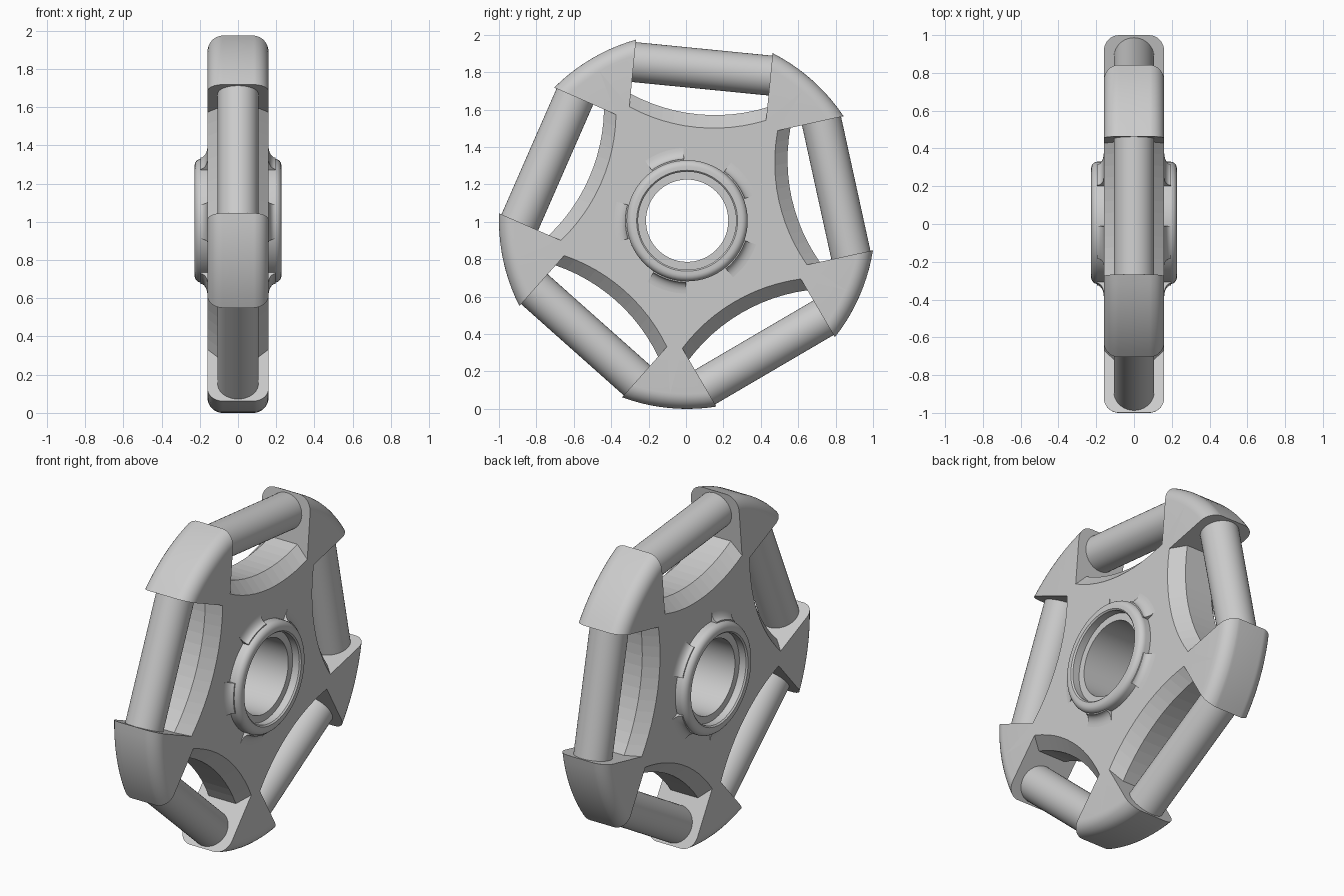
import bpy, bmesh, math
from math import sin, cos, radians, sqrt, pi

cube = bpy.data.objects.get("Cube")
if cube:
    bpy.data.objects.remove(cube)

CY, CZ = 0.006, 1.006        # wheel centre
R = 1.006                    # outer radius
HALF = 0.16                  # half thickness of the frame
GAP = 0.367                  # half width of each opening
FIRST_GAP = radians(84.35)
STEP = 2 * pi / 5

grey = bpy.data.materials.new("plain_grey")
grey.use_nodes = True
grey.diffuse_color = (0.6, 0.6, 0.6, 1)
grey.node_tree.nodes["Principled BSDF"].inputs["Base Color"].default_value = (0.6, 0.6, 0.6, 1)


def polar(r, a, x):
    return (x, CY + r * cos(a), CZ + r * sin(a))


def finish(name, bm, angle=35):
    bmesh.ops.recalc_face_normals(bm, faces=bm.faces)
    mesh = bpy.data.meshes.new(name)
    bm.to_mesh(mesh)
    bm.free()
    mesh.materials.append(grey)
    obj = bpy.data.objects.new(name, mesh)
    bpy.context.collection.objects.link(obj)
    bpy.ops.object.select_all(action="DESELECT")
    obj.select_set(True)
    bpy.context.view_layer.objects.active = obj
    bpy.ops.object.shade_smooth_by_angle(angle=radians(angle))
    return obj


def bridge(bm, a, b, closed=True):
    n = len(a)
    return [bm.faces.new((a[i], a[(i + 1) % n], b[(i + 1) % n], b[i]))
            for i in range(n if closed else n - 1)]


def lathe(name, profile, start, end, sides):
    """Spin a closed (x, r) profile about the wheel axis."""
    full = end - start > 6.28
    bm = bmesh.new()
    rows = [[bm.verts.new(polar(r, start + (end - start) * i / sides, x)) for x, r in profile]
            for i in range(sides if full else sides + 1)]
    for i in range(sides):
        bridge(bm, rows[i], rows[(i + 1) % len(rows)])
    if not full:
        bm.faces.new(rows[0])
        bm.faces.new(rows[-1])
    return finish(name, bm)


# Frame: five arms with rounded rims and scooped, chamfered openings between them
ARC_R, FLOOR, SCOOP, RIM = 0.95, 0.502, 12, 10


def outline(x, radius, lift):
    pts = []
    corner = math.asin(GAP / radius)
    for k in range(5):
        g = FIRST_GAP + k * STEP
        swing = math.asin(GAP / ARC_R)
        for i in range(SCOOP + 1):
            t = swing * (1 - 2 * i / SCOOP)
            s, d = ARC_R * sin(-t), FLOOR + lift + ARC_R * (1 - cos(t))
            pts.append(polar(sqrt(s * s + d * d), g + math.atan2(s, d), x))
        for i in range(RIM + 1):
            pts.append(polar(radius, g + corner + (STEP - 2 * corner) * i / RIM, x))
    return pts


CHAMFER, ROUND = 0.07, 0.08
layers = []
for i in range(9):
    a = pi / 2 * i / 8
    drop = ROUND * (1 - sin(a))
    x = HALF - ROUND * (1 - cos(a))
    layers.append((x, R - drop, min(CHAMFER, HALF - x)))
layers.append((HALF - CHAMFER, R, CHAMFER))
layers.sort(key=lambda v: v[0])
# keep the rim round where the chamfer ends
layers[1 if layers[0][0] < HALF - CHAMFER else 0] = (
    HALF - CHAMFER, R - ROUND * (1 - sqrt(1 - (1 - CHAMFER / ROUND) ** 0 * ((ROUND - CHAMFER) / ROUND) ** 2)), CHAMFER)
layers.sort(key=lambda v: v[0])
layers = [(-x, r, l) for x, r, l in reversed(layers)] + layers

bm = bmesh.new()
loops = [[bm.verts.new(p) for p in outline(*layer)] for layer in layers]
for a, b in zip(loops, loops[1:]):
    bridge(bm, a, b)
bores = [[bm.verts.new(polar(0.25, 2 * pi * i / 48, x)) for i in range(48)]
         for x in (-HALF, HALF)]
bridge(bm, *bores)
for outer, bore in zip((loops[0], loops[-1]), bores):
    edges = []
    for loop in (outer, bore):
        for i, v in enumerate(loop):
            w = loop[(i + 1) % len(loop)]
            edges.append(bm.edges.get((v, w)) or bm.edges.new((v, w)))
    bmesh.ops.triangle_fill(bm, edges=edges, use_beauty=True)
frame = finish("frame", bm)
# the scooped walls stay faceted
for poly in frame.data.polygons:
    c = poly.center
    dist = sqrt((c.y - CY) ** 2 + (c.z - CZ) ** 2)
    if 0.4 < dist < 0.8:
        poly.use_smooth = False

# Grip rods joining neighbouring arms
for k in range(5):
    g = FIRST_GAP + k * STEP
    bm = bmesh.new()
    ends = []
    for s in (-GAP - 0.03, GAP + 0.03):
        ring = []
        for i in range(40):
            t = 2 * pi * i / 40
            d = 0.816 + 0.107 * cos(t)
            ring.append(bm.verts.new(polar(sqrt(s * s + d * d), g + math.atan2(s, d), 0.107 * sin(t))))
        bm.faces.new(ring)
        ends.append(ring)
    bridge(bm, *ends)
    finish("grip_rod_%d" % (k + 1), bm)

# Hub: bored sleeve with a counterbore and rounded outer lip on both sides
TOP, LIP = 0.227, 0.324
half = [(0.175, 0.22), (0.175, 0.262), (TOP - 0.008, 0.262), (TOP, 0.27)]
half += [(TOP - 0.035 * (1 - cos(t)), LIP - 0.035 * (1 - sin(t)))
         for t in [pi / 2 * i / 6 for i in range(7)]]
lathe("hub", half + [(-x, r) for x, r in reversed(half)], 0, 2 * pi, 72)

# Fillet tabs around the hub base, five per side
tab = [(HALF - 0.02, 0.30), (TOP - 0.03, 0.30), (TOP - 0.03, LIP + 0.002)]
tab += [(HALF + 0.037 * (1 - sin(t)), 0.39 - 0.06 * cos(t))
        for t in [pi / 2 * i / 6 for i in range(7)]]
tab.append((HALF - 0.02, 0.39))
for k in range(5):
    mid = radians(109) + k * STEP
    for side, label in ((1, "left"), (-1, "right")):
        lathe("hub_tab_%s_%d" % (label, k + 1), [(side * x, r) for x, r in tab],
              mid - radians(16), mid + radians(16), 10)
